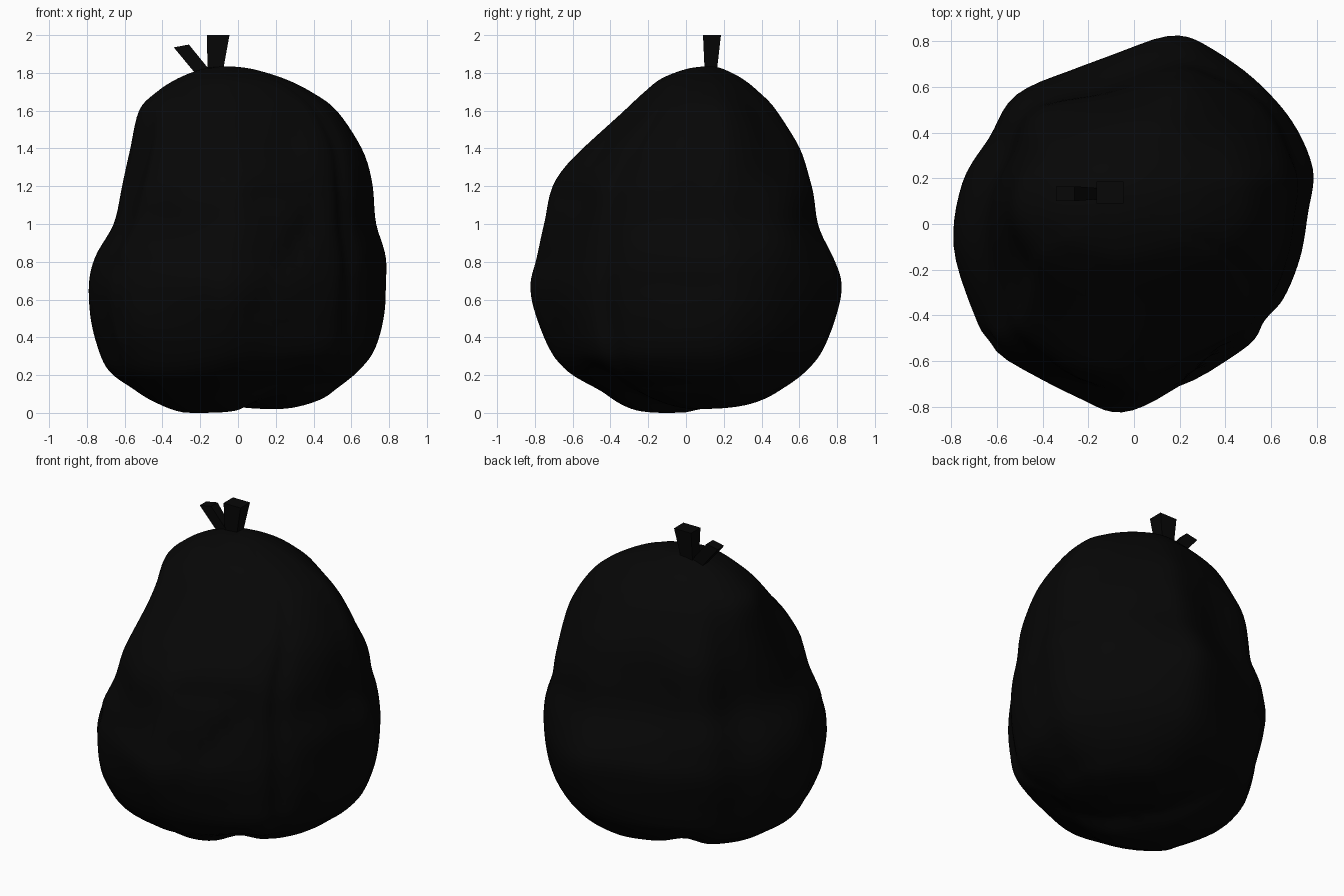
import bpy, bmesh, math
from mathutils import Vector, noise

cube = bpy.data.objects.get("Cube")
if cube:
    bpy.data.objects.remove(cube, do_unlink=True)

black = bpy.data.materials.new("black plastic")
black.use_nodes = True
colour = (0.002, 0.002, 0.002, 1)
black.diffuse_color = colour
shader = black.node_tree.nodes["Principled BSDF"]
shader.inputs["Base Color"].default_value = colour
shader.inputs["Roughness"].default_value = 0.6


def make_object(name, bm):
    bmesh.ops.recalc_face_normals(bm, faces=bm.faces)
    mesh = bpy.data.meshes.new(name)
    bm.to_mesh(mesh)
    bm.free()
    mesh.materials.append(black)
    obj = bpy.data.objects.new(name, mesh)
    bpy.context.collection.objects.link(obj)
    return obj


def smooth_curve(points, steps, closed=False):
    """Sample a curve running through every point."""
    count = len(points)
    pick = (lambda i: points[i % count]) if closed else (lambda i: points[min(max(i, 0), count - 1)])
    samples = []
    for i in range(count if closed else count - 1):
        a, b, c, d = (Vector(pick(i + k)) for k in (-1, 0, 1, 2))
        for s in range(steps):
            t = s / steps
            samples.append(b + (c - a) * t / 2 + (a * 2 - b * 5 + c * 4 - d) * t**2 / 2
                           + (b * 3 - a - c * 3 + d) * t**3 / 2)
    if not closed:
        samples.append(Vector(points[-1]))
    return samples


# Sack silhouette: height, right, left, front and back limits
profile = [
    (0, -.04, .04, -.04, .04), (.003, -.32, .27, -.21, .2), (.04, -.46, .44, -.35, .4),
    (.1, -.56, .53, -.45, .52), (.2, -.68, .64, -.62, .64), (.35, -.74, .735, -.73, .735),
    (.52, -.78, .775, -.795, .795), (.68, -.79, .785, -.82, .82), (.82, -.755, .78, -.79, .78),
    (1, -.665, .735, -.75, .7), (1.2, -.63, .72, -.7, .67), (1.4, -.585, .67, -.54, .61),
    (1.6, -.53, .54, -.33, .49), (1.7, -.43, .4, -.22, .39), (1.77, -.32, .25, -.13, .3),
    (1.82, -.19, .08, 0, .2), (1.835, -.08, -.04, .1, .14)]

# Lumpy plan outline, seen from above
outline = [
    (.15, .82), (.35, .77), (.57, .6), (.7, .45), (.79, .25), (.76, .05), (.72, -.15),
    (.65, -.32), (.56, -.41), (.49, -.52), (.2, -.7), (-.05, -.82), (-.25, -.75),
    (-.6, -.56), (-.69, -.4), (-.79, -.1), (-.75, .18), (-.62, .37), (-.5, .55), (-.2, .68)]

# Folds pressed into the sack: start, end, width, depth
folds = [
    ((.08, -.7, .55), (.4, -.58, 1.02), .05, .03),
    ((.1, -.68, 1.15), (.4, -.5, 1.12), .07, .02),
    ((.28, -.45, 1.4), (.32, -.3, 1.6), .09, .02),
    ((-.62, -.5, .75), (-.63, -.5, .45), .05, .02)]

# Broad hollows, and bulges where the depth is negative
lumps = [
    ((-.58, -.22, 1.25), (-.55, -.18, 1.4), .2, .05),
    ((-.22, -.6, 1.15), (-.18, -.58, 1.25), .18, -.03),
    ((-.47, .48, 1), (-.42, .45, 1.25), .22, -.07),
    ((-.45, -.5, .25), (-.5, -.52, .42), .2, -.03),
    ((.5, .48, .95), (.5, .48, 1.05), .17, -.04),
    ((.45, .42, 1.42), (.38, .38, 1.55), .22, .045),
    ((.5, -.5, .24), (.52, -.5, .34), .2, -.03)]


def pressed_depth(p):
    total = 0
    for start, end, width, depth in folds + lumps:
        a, b = Vector(start), Vector(end)
        t = min(max((p - a).dot(b - a) / (b - a).length_squared, 0), 1)
        gap = (p - a.lerp(b, t)).length / width
        total += depth * math.exp(-gap * gap)
    return total


# Sack body: rings of the outline fitted to the silhouette
plan = [Vector((p.x / .79, p.y / .82)) for p in smooth_curve(outline, 5, True)]
bm = bmesh.new()
rings = []
for z, right, left, front, back in smooth_curve(profile, 5):
    round_off = min(max((z - 1) * .8, .6 - z, .15), .6)
    ring = []
    for p in plan:
        q = p.lerp(p.normalized(), round_off)
        v = Vector(((right + left) / 2 + q.x * (left - right) / 2,
                    (front + back) / 2 + q.y * (back - front) / 2, max(z, 0)))
        # Two lobes underneath, parted by a diagonal crease that rises at its ends
        low = max(1 - z / .3, 0)
        across = v.x + v.y * .7
        crease = .045 * math.exp(-(across / .12) ** 2) + .02 / (1 + math.exp(-across * 20))
        v.z += low * (crease + .13 * max(abs(v.x - v.y) - .2, 0))
        inward = Vector((-q.x, -q.y, 0)).normalized()
        wrinkle = .008 * noise.noise(v * 4) * min(z * 2, 1) * min(max((1.8 - z) * 3, 0), 1)
        v += inward * (pressed_depth(v) + wrinkle)
        ring.append(bm.verts.new(v))
    rings.append(ring)
for lower, upper in zip(rings, rings[1:]):
    for i in range(len(plan)):
        j = (i + 1) % len(plan)
        bm.faces.new((lower[i], lower[j], upper[j], upper[i]))
bm.faces.new(rings[0])
bm.faces.new(rings[-1])
for face in bm.faces:
    face.smooth = True
make_object("sack", bm)


def tie_end(name, base, tip, base_y, tip_y):
    """Flared stub: x,z end points at the base and at the tip, with their depths."""
    bm = bmesh.new()
    loops = []
    for ends, depth in ((base, base_y), (tip, tip_y)):
        (xa, za), (xb, zb) = ends
        corners = ((xa, depth[0], za), (xb, depth[0], zb), (xb, depth[1], zb), (xa, depth[1], za))
        loops.append([bm.verts.new(c) for c in corners])
    for i in range(4):
        j = (i + 1) % 4
        bm.faces.new((loops[0][i], loops[0][j], loops[1][j], loops[1][i]))
    for loop in loops:
        bm.faces.new(loop)
    return make_object(name, bm)


# Knotted ends on top
tie_end("tall_tie_end", ((-.16, 1.78), (-.085, 1.78)), ((-.165, 2), (-.045, 2)),
        (.1, .16), (.09, .185))
tie_end("short_tie_end", ((-.22, 1.79), (-.13, 1.79)), ((-.34, 1.935), (-.26, 1.95)),
        (.11, .155), (.1, .165))
